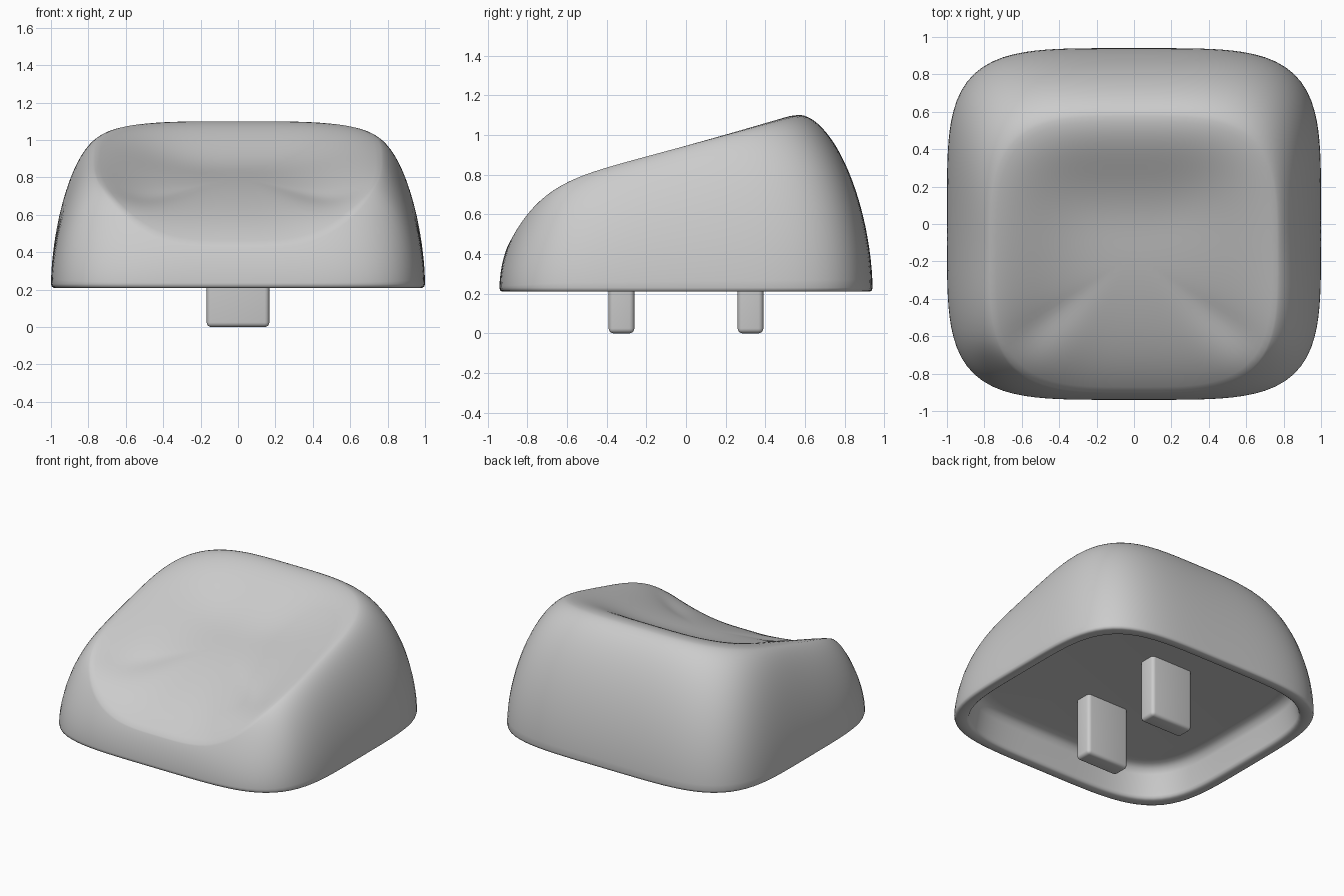
import bpy, bmesh
from math import sin, cos, pi

if "Cube" in bpy.data.objects:
    bpy.data.objects.remove(bpy.data.objects["Cube"])

SEGMENTS = 128
WALL_STEPS = 22
DISH_STEPS = 26
HALF_X, HALF_Y, BASE_Z = 1.0, 0.94, 0.21
RIM_X, RIM_BACK, RIM_FRONT = 0.765, 0.575, -0.9
RIM_Y = (RIM_BACK - RIM_FRONT) / 2
RIM_CENTRE = (RIM_BACK + RIM_FRONT) / 2

grey = bpy.data.materials.new("light_grey")
grey.use_nodes = True
grey.diffuse_color = (0.6, 0.6, 0.6, 1)
grey.node_tree.nodes["Principled BSDF"].inputs["Base Color"].default_value = (0.6, 0.6, 0.6, 1)


def rounded_square(power, half_x, half_y, centre_y):
    """Outline with softly rounded corners."""
    points = []
    for i in range(SEGMENTS):
        c, s = cos(2 * pi * i / SEGMENTS), sin(2 * pi * i / SEGMENTS)
        radius = (abs(c) ** power + abs(s) ** power) ** (-1 / power)
        points.append((c * radius * half_x, centre_y + s * radius * half_y))
    return points


def rim_height(y):
    return 0.945 + 0.27 * y - 0.5 * min(y, 0) ** 6


def dish_floor(y):
    return 0.84 + 0.25 * y + 0.31 * min(y, 0) ** 3


def roll(y):
    """How fully the rim rolls over: 0 at the front lip, 1 elsewhere."""
    t = max(0, min(1, (y - RIM_FRONT) / 0.27))
    return t * t * (3 - 2 * t)


def wall_point(base, rim, step):
    """Curved side wall between the base outline and the rim."""
    end = pi * (0.28 + 0.22 * roll(rim[1]))
    a = end * step / WALL_STEPS
    e = 2 / 1.74
    inset = (1 - max(cos(a), 0) ** e) / (1 - max(cos(end), 0) ** e)
    rise = (sin(a) / sin(end)) ** e
    z0 = BASE_Z + 0.02
    return (base[0] + (rim[0] - base[0]) * inset,
            base[1] + (rim[1] - base[1]) * inset,
            z0 + (rim_height(rim[1]) - z0) * rise)


def dish_point(rim, r):
    """Scooped top: floor profile plus a rounded edge that fades inward."""
    x, edge_y = rim
    y = RIM_CENTRE + (edge_y - RIM_CENTRE) * r
    weight = r ** 4 * (5 - 4 * r)
    lift = rim_height(edge_y) - dish_floor(edge_y)
    level = roll(edge_y) * (dish_floor(edge_y) - dish_floor(y))
    return (x * r, y, dish_floor(y) + weight * (lift + level))


def finish(obj, angle):
    obj.data.materials.append(grey)
    bpy.ops.object.select_all(action='DESELECT')
    obj.select_set(True)
    bpy.context.view_layer.objects.active = obj
    bpy.ops.object.shade_smooth_by_angle(angle=angle)


def new_object(name, bm):
    bmesh.ops.recalc_face_normals(bm, faces=bm.faces)
    mesh = bpy.data.meshes.new(name)
    bm.to_mesh(mesh)
    bm.free()
    obj = bpy.data.objects.new(name, mesh)
    bpy.context.collection.objects.link(obj)
    return obj


# Hollow cap: inner ceiling, inner wall, lip, outer wall, dished top
base_line = rounded_square(4.4, HALF_X, HALF_Y, 0)
rim_line = rounded_square(3.6, RIM_X, RIM_Y, RIM_CENTRE)
inner_profile = [(0.8, 0.44), (0.85, 0.435), (0.88, 0.415), (0.895, 0.38), (0.915, 0.235),
                 (0.92, 0.22), (0.932, BASE_Z), (0.985, BASE_Z), (0.996, 0.216)]
rings = [[(x * s, y * s, z) for x, y in base_line] for s, z in inner_profile]
rings += [[wall_point(b, r, k) for b, r in zip(base_line, rim_line)] for k in range(WALL_STEPS + 1)]
rings += [[dish_point(r, 1 - k / DISH_STEPS) for r in rim_line] for k in range(1, DISH_STEPS)]

bm = bmesh.new()
loops = [[bm.verts.new(p) for p in ring] for ring in rings]
for lower, upper in zip(loops, loops[1:]):
    for i in range(SEGMENTS):
        j = (i + 1) % SEGMENTS
        bm.faces.new((lower[i], lower[j], upper[j], upper[i]))
bm.faces.new(loops[0])
centre = bm.verts.new((0, RIM_CENTRE, dish_floor(RIM_CENTRE)))
for i in range(SEGMENTS):
    bm.faces.new((loops[-1][i], loops[-1][(i + 1) % SEGMENTS], centre))
finish(new_object("cap_shell", bm), 0.9)

# Two mounting prongs under the cap
for name, y in (("front_prong", -0.325), ("back_prong", 0.325)):
    bm = bmesh.new()
    bmesh.ops.create_cube(bm, size=1)
    for v in bm.verts:
        v.co = (v.co.x * 0.335, y + v.co.y * 0.13, 0.235 + v.co.z * 0.47)
    bmesh.ops.bevel(bm, geom=bm.edges[:], offset=0.025, segments=4, profile=0.5, affect='EDGES')
    finish(new_object(name, bm), 0.7)
